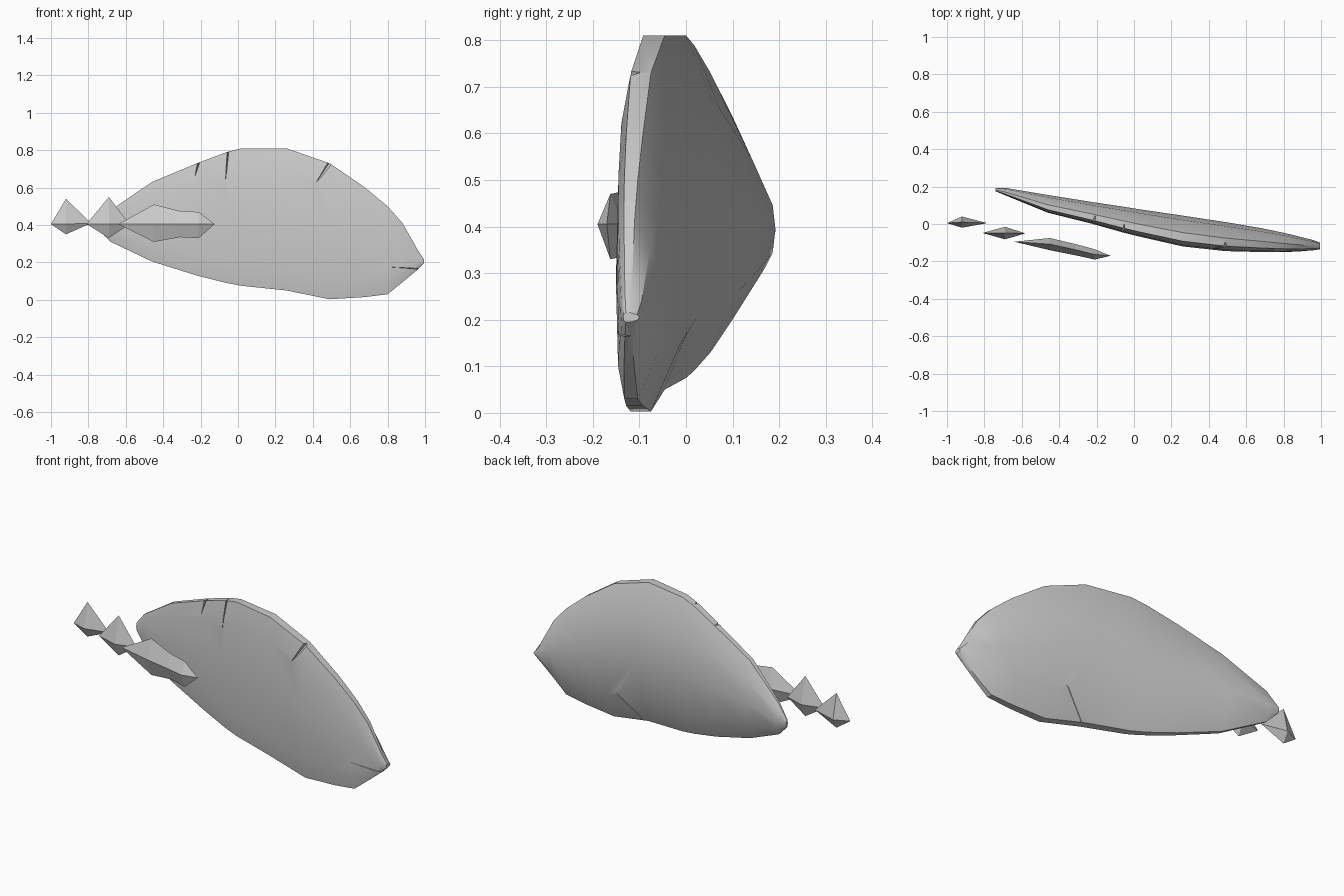
import bpy
import bmesh
from math import radians

cube = bpy.data.objects.get("Cube")
if cube:
    bpy.data.objects.remove(cube, do_unlink=True)

stone = bpy.data.materials.new("stone_grey")
stone.use_nodes = True
grey = (0.6, 0.6, 0.6, 1)
stone.diffuse_color = grey
stone.node_tree.nodes["Principled BSDF"].inputs["Base Color"].default_value = grey


def add_object(name, bm):
    bmesh.ops.recalc_face_normals(bm, faces=bm.faces[:])
    mesh = bpy.data.meshes.new(name)
    bm.to_mesh(mesh)
    bm.free()
    mesh.materials.append(stone)
    obj = bpy.data.objects.new(name, mesh)
    bpy.context.collection.objects.link(obj)
    return obj


def loft(name, sections):
    """Skin closed rings of points; a one-point ring makes a pointed end."""
    bm = bmesh.new()
    rings = [[bm.verts.new(p) for p in ring] for ring in sections]
    for a, b in zip(rings, rings[1:]):
        count = max(len(a), len(b))
        for i in range(count):
            j = (i + 1) % count
            quad = [a[i % len(a)], a[j % len(a)], b[j % len(b)], b[i % len(b)]]
            bm.faces.new(list(dict.fromkeys(quad)))
    for ring in (rings[0], rings[-1]):
        if len(ring) > 2:
            bm.faces.new(ring)
    return add_object(name, bm)


def slab_section(x, low, high, front, back):
    """Lens section with a bevelled rim, fuller on the back."""
    mid, half, thick = (low + high) / 2, (high - low) / 2, back - front
    rim_front, rim_back = front + 0.17 * thick, back - 0.55 * thick
    profile = [(rim_front, 1), (front + 0.04 * thick, 0.7), (front, 0),
               (front + 0.04 * thick, -0.7), (rim_front, -1),
               (rim_back, -1), (back - 0.14 * thick, -0.6), (back, 0),
               (back - 0.14 * thick, 0.6), (rim_back, 1)]
    return [(x, y, mid + half * t) for y, t in profile]


# Large curved slab: x, low z, high z, front y, back y
stations = [
    (-0.74, 0.37, 0.41, 0.175, 0.192),
    (-0.68, 0.31, 0.48, 0.15, 0.192),
    (-0.46, 0.205, 0.63, 0.06, 0.155),
    (-0.22, 0.13, 0.73, 0, 0.117),
    (-0.06, 0.09, 0.79, -0.045, 0.093),
    (0.02, 0.075, 0.81, -0.065, 0.08),
    (0.26, 0.05, 0.81, -0.12, 0.045),
    (0.49, 0.003, 0.73, -0.145, 0.01),
    (0.68, 0.015, 0.6, -0.15, -0.022),
    (0.8, 0.03, 0.5, -0.15, -0.047),
    (0.88, 0.095, 0.41, -0.147, -0.066),
    (0.965, 0.165, 0.26, -0.14, -0.088),
    (0.995, 0.195, 0.215, -0.135, -0.1),
]
slab = loft("stone_slab", [slab_section(*s) for s in stations])

# Chips and cracks: tip on the surface, two mouth corners, one deep corner
chips = [
    [(-0.245, -0.01, 0.61), (-0.24, -0.06, 0.76), (-0.19, -0.06, 0.76), (-0.2, 0.06, 0.76)],
    [(-0.07, -0.05, 0.6), (-0.075, -0.1, 0.82), (-0.035, -0.1, 0.82), (-0.05, 0.01, 0.82)],
    [(0.4, -0.14, 0.6), (0.46, -0.2, 0.76), (0.55, -0.2, 0.71), (0.5, -0.09, 0.75)],
    [(0.74, -0.155, 0.18), (1.02, -0.18, 0.17), (1.02, -0.18, 0.157), (1.02, -0.11, 0.162)],
    [(0.45, 0.01, 0.21), (0.22, 0.05, 0.03), (0.3, 0.05, 0.03), (0.27, -0.06, 0.03)],
]
bpy.context.view_layer.objects.active = slab
for corners in chips:
    bm = bmesh.new()
    verts = [bm.verts.new(c) for c in corners]
    bmesh.ops.convex_hull(bm, input=verts)
    cutter = add_object("chip_cutter", bm)
    cutter.hide_render = True
    cut = slab.modifiers.new("chip", "BOOLEAN")
    cut.operation = "DIFFERENCE"
    cut.solver = "EXACT"
    cut.object = cutter
    bpy.ops.object.modifier_apply(modifier=cut.name)
    bpy.data.objects.remove(cutter, do_unlink=True)

bpy.ops.object.select_all(action="DESELECT")
slab.select_set(True)
bpy.ops.object.shade_smooth_by_angle(angle=radians(30))


def diamond(x, low, high, front, back, level=0.405):
    y = (front + back) / 2
    return [(x, y, high), (x, front, level), (x, y, low), (x, back, level)]


# Floating shards
loft("outer_shard", [[(-1, 0.005, 0.405)],
                     diamond(-0.92, 0.35, 0.54, -0.02, 0.04),
                     [(-0.785, 0.005, 0.41)]])
loft("middle_shard", [[(-0.81, -0.048, 0.405)],
                      diamond(-0.69, 0.33, 0.55, -0.082, -0.015),
                      [(-0.58, -0.05, 0.405)]])
loft("inner_shard", [[(-0.64, -0.095, 0.405)],
                     diamond(-0.45, 0.31, 0.51, -0.14, -0.075),
                     diamond(-0.31, 0.335, 0.475, -0.168, -0.108),
                     diamond(-0.21, 0.33, 0.47, -0.19, -0.135),
                     [(-0.125, -0.17, 0.405)]])
